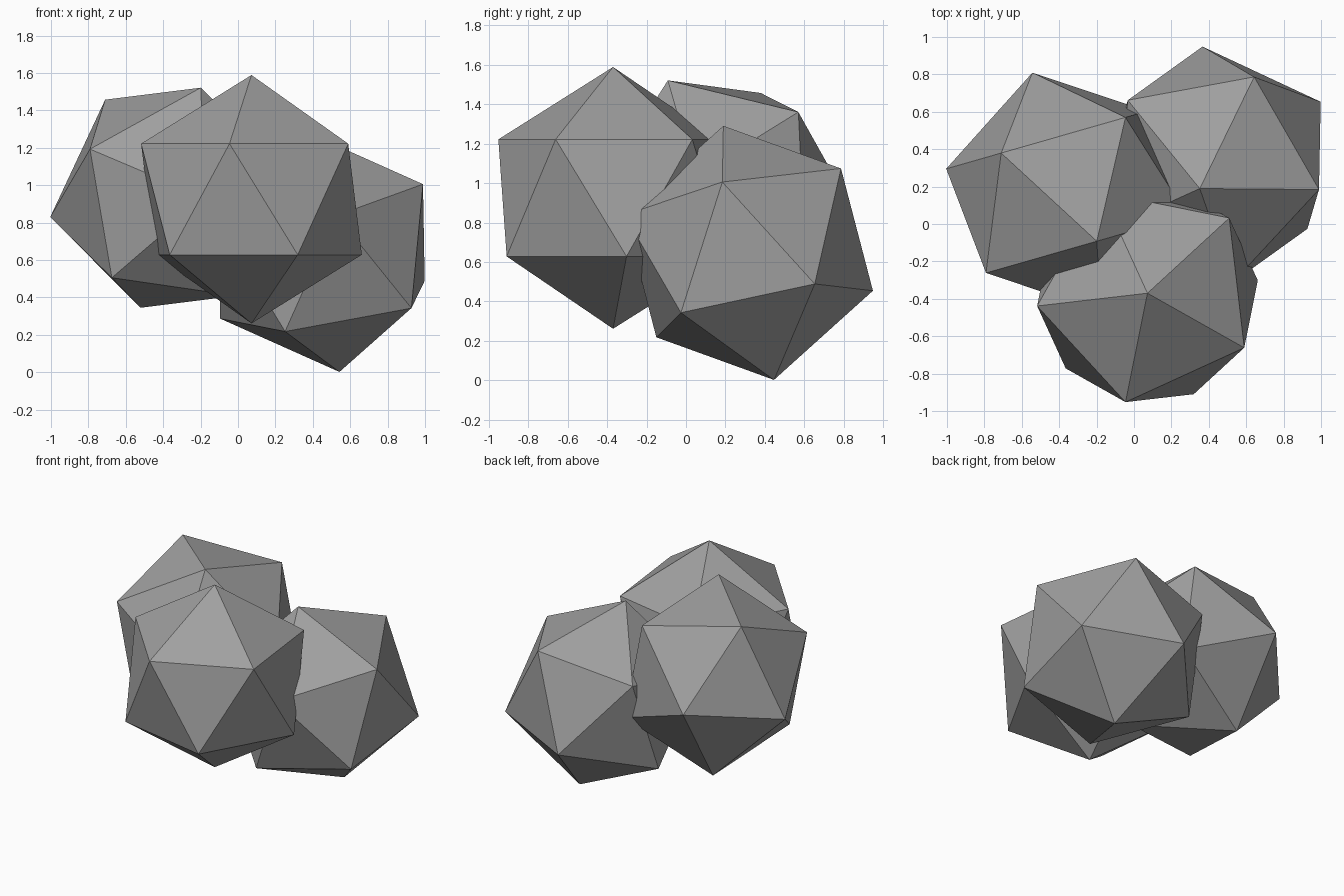
import bpy
from math import cos, sin, radians
from mathutils import Vector, Matrix

if "Cube" in bpy.data.objects:
    bpy.data.objects.remove(bpy.data.objects["Cube"])

RADIUS = 0.664

# Dark grey stone
stone = bpy.data.materials.new("stone")
stone.diffuse_color = (0.35, 0.35, 0.35, 1)
stone.use_nodes = True
stone.node_tree.nodes["Principled BSDF"].inputs["Base Color"].default_value = stone.diffuse_color


def rock(name, centre, tip, neighbour):
    """Flat-faced icosahedron turned so one corner points along tip
    and an adjoining corner points along neighbour."""
    z = Vector(tip).normalized()
    n = Vector(neighbour)
    x = (n - n.dot(z) * z).normalized()
    y = z.cross(x)
    bpy.ops.mesh.primitive_ico_sphere_add(subdivisions=1, radius=RADIUS)
    ob = bpy.context.object
    ob.name = name
    ob.data.materials.append(stone)
    # Corner directions as matrix columns
    turn = Matrix((x, y, z)).transposed().to_4x4()
    ob.matrix_world = Matrix.Translation(centre) @ turn
    return ob


# Front rock stands upright, turned about z
a = radians(42.6)
rock("front_rock", (0.072, -0.37, 0.925), (0, 0, 1), (cos(a), sin(a), 0.5))

# Low rock at the back right
rock("right_rock", (0.447, 0.318, 0.646), (-0.095, -0.128, 0.642), (0.54, -0.133, 0.357))

# High rock at the back left
rock("left_rock", (-0.36, 0.171, 0.933), (-0.348, 0.207, 0.521), (0.162, -0.263, 0.584))
